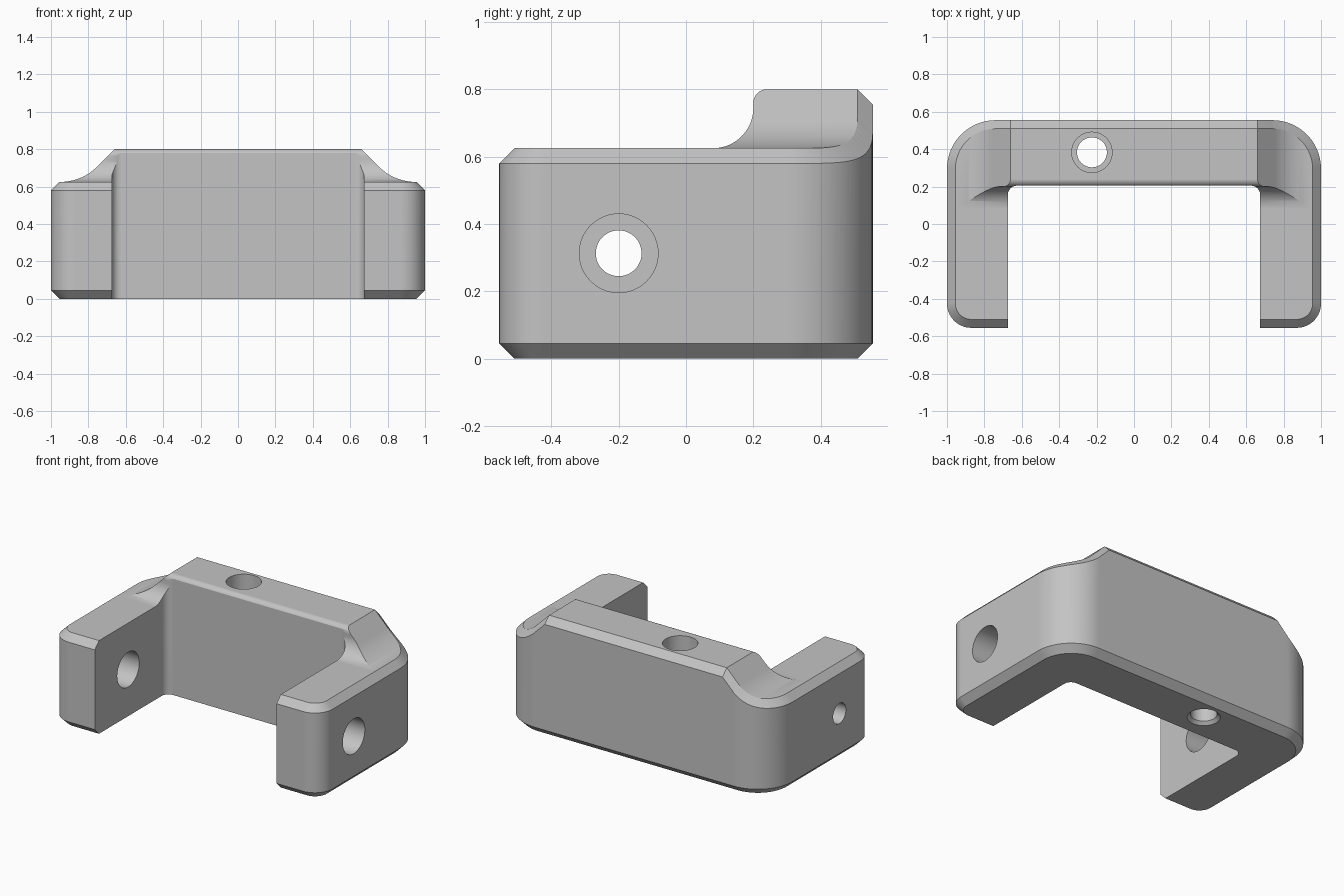
import bpy, bmesh
from math import sin, cos, pi, radians, sqrt
from mathutils import Vector

if "Cube" in bpy.data.objects:
    bpy.data.objects.remove(bpy.data.objects["Cube"])

BASE, TOP, CH = 0.625, 0.80, 0.045      # leg height, ridge height, chamfer
LEG, WALL, BACK = 0.675, 0.205, 0.555   # inner leg face, inner back wall, half depth


def loft(name, rings, tri=False):
    """Closed solid through rings of equal length."""
    bm = bmesh.new()
    rows = [[bm.verts.new(p) for p in ring] for ring in rings]
    n = len(rows[0])
    for a, b in zip(rows, rows[1:]):
        for i in range(n):
            j = (i + 1) % n
            quad = list(dict.fromkeys((a[i], a[j], b[j], b[i])))
            bm.faces.new(quad)
    bm.faces.new(rows[0])
    bm.faces.new(rows[-1])
    bmesh.ops.recalc_face_normals(bm, faces=bm.faces)
    if tri:
        bmesh.ops.triangulate(bm, faces=bm.faces)
    mesh = bpy.data.meshes.new(name)
    bm.to_mesh(mesh)
    bm.free()
    ob = bpy.data.objects.new(name, mesh)
    bpy.context.collection.objects.link(ob)
    return ob


def arc(cx, cy, r, a0, a1, steps=20):
    angles = [radians(a0 + (a1 - a0) * i / steps) for i in range(steps + 1)]
    return [(cx + r * cos(a), cy + r * sin(a)) for a in angles]


def bore(name, stations, place, seg=48):
    """Round cutter: stations are (position, radius) along an axis."""
    return loft(name, [[place(t, r * cos(2 * pi * i / seg), r * sin(2 * pi * i / seg))
                        for i in range(seg)] for t, r in stations])


# Outer outline as (point, outward normal), from left leg round the back to right leg
half = [(Vector((LEG, -BACK)), Vector((0, -1)))]
for cx, cy, r, a0 in ((0.87, -0.425, 0.13, -90), (0.74, 0.295, 0.26, 0)):
    for p in arc(cx, cy, r, a0, a0 + 90):
        half.append((Vector(p), (Vector(p) - Vector((cx, cy))).normalized()))
half.append((Vector((0.66, BACK)), Vector((0, 1))))


def flip(v):
    return Vector((-v.x, v.y))


outline = half + [(flip(p), flip(n)) for p, n in reversed(half)]

# Inner outline, right leg to left leg
corner = arc(-0.625, 0.155, 0.05, 180, 90, 10)
inner = corner + [(-x, y) for x, y in reversed(corner)]

# Body with chamfered lower rim
rim = [tuple(p) for p, n in outline] + inner
foot = [tuple(p - n * CH) for p, n in outline] + inner
body = loft("bracket_body", [[(x, y, z) for x, y in ring]
                             for ring, z in ((foot, 0), (rim, CH), (rim, 0.9))])

# Ridge shoulders: slope with a concave foot
R = 0.278
shoulder = [(0.66, TOP)] + arc(0.95, BASE + R, R, 225, 270, 16)
ridge = [(-x, z) for x, z in reversed(shoulder)] + shoulder
above = [(-1.2, BASE)] + ridge + [(1.2, BASE), (1.2, 1), (-1.2, 1)]
shoulder_cutter = loft("shoulder_cutter", [[(x, y, z) for x, z in above] for y in (-1, 1)])

# Ridge front: concave foot, rounded top edge
front = ([(-1, BASE)] + arc(0.08, BASE + 0.12, 0.12, -90, 0)
         + arc(0.24, TOP - 0.04, 0.04, 180, 90, 12) + [(0.24, 1), (-1, 1)])
front_cutter = loft("front_cutter", [[(x, y, z) for y, z in front] for x in (-1.3, 1.3)])


def top_height(p):
    x = abs(p.x)
    if p.y < 0.08 or x >= 0.95:
        return BASE
    if x <= 0.66:
        return TOP
    start = 0.95 - R * sin(pi / 4)
    if x < start:
        end = BASE + R * (1 - cos(pi / 4))
        return TOP + (end - TOP) * (x - 0.66) / (start - 0.66)
    return BASE + R - sqrt(R * R - (0.95 - x) ** 2)


# Upper chamfer: wedge swept along the outer outline
E = 0.02
run = [(Vector((0.6, -BACK)), Vector((0, -1)))] + outline[1:-1]
run.append((Vector((-0.6, -BACK)), Vector((0, -1))))
wedges = []
for p, n in run:
    q = p - n * CH
    h = top_height(q)
    out, deep = p + n * E, q - n * E
    wedges.append([(*out, h - CH - E), (*deep, h + E), (*out, h + E)])
chamfer_cutter = loft("chamfer_cutter", wedges, tri=True)

# Screw holes
def across(t, u, v):
    return (t, -0.2 + u, 0.313 + v)


def upright(t, u, v):
    return (-0.225 + u, 0.383 + v, t)


cutters = [
    shoulder_cutter, front_cutter, chamfer_cutter,
    bore("left_hole", [(0.6, 0.117), (1.1, 0.117)], across),
    bore("right_hole", [(-0.6, 0.117), (-0.9, 0.117), (-0.9, 0.068), (-1.1, 0.068)], across),
    bore("back_hole", [(-0.02, 0.12), (0.02, 0.08), (0.12, 0.08),
                       (0.12, 0.108), (1, 0.108)], upright),
]
for cutter in cutters:
    cutter.hide_render = True
    mod = body.modifiers.new(cutter.name, "BOOLEAN")
    mod.operation, mod.solver, mod.object = "DIFFERENCE", "EXACT", cutter

# Bake the cuts and drop the cutters
graph = bpy.context.evaluated_depsgraph_get()
baked = bpy.data.meshes.new_from_object(body.evaluated_get(graph))
body.modifiers.clear()
body.data = baked
for cutter in cutters:
    bpy.data.objects.remove(cutter)

# Material
grey = bpy.data.materials.new("plain_grey")
grey.use_nodes = True
colour = (0.55, 0.55, 0.55, 1)
grey.diffuse_color = colour
grey.node_tree.nodes["Principled BSDF"].inputs["Base Color"].default_value = colour
body.data.materials.clear()
body.data.materials.append(grey)

# Shading
bpy.ops.object.select_all(action="DESELECT")
body.select_set(True)
bpy.context.view_layer.objects.active = body
bpy.ops.object.shade_smooth_by_angle(angle=radians(25))
weighted = body.modifiers.new("weighted_normals", "WEIGHTED_NORMAL")
weighted.keep_sharp = True
